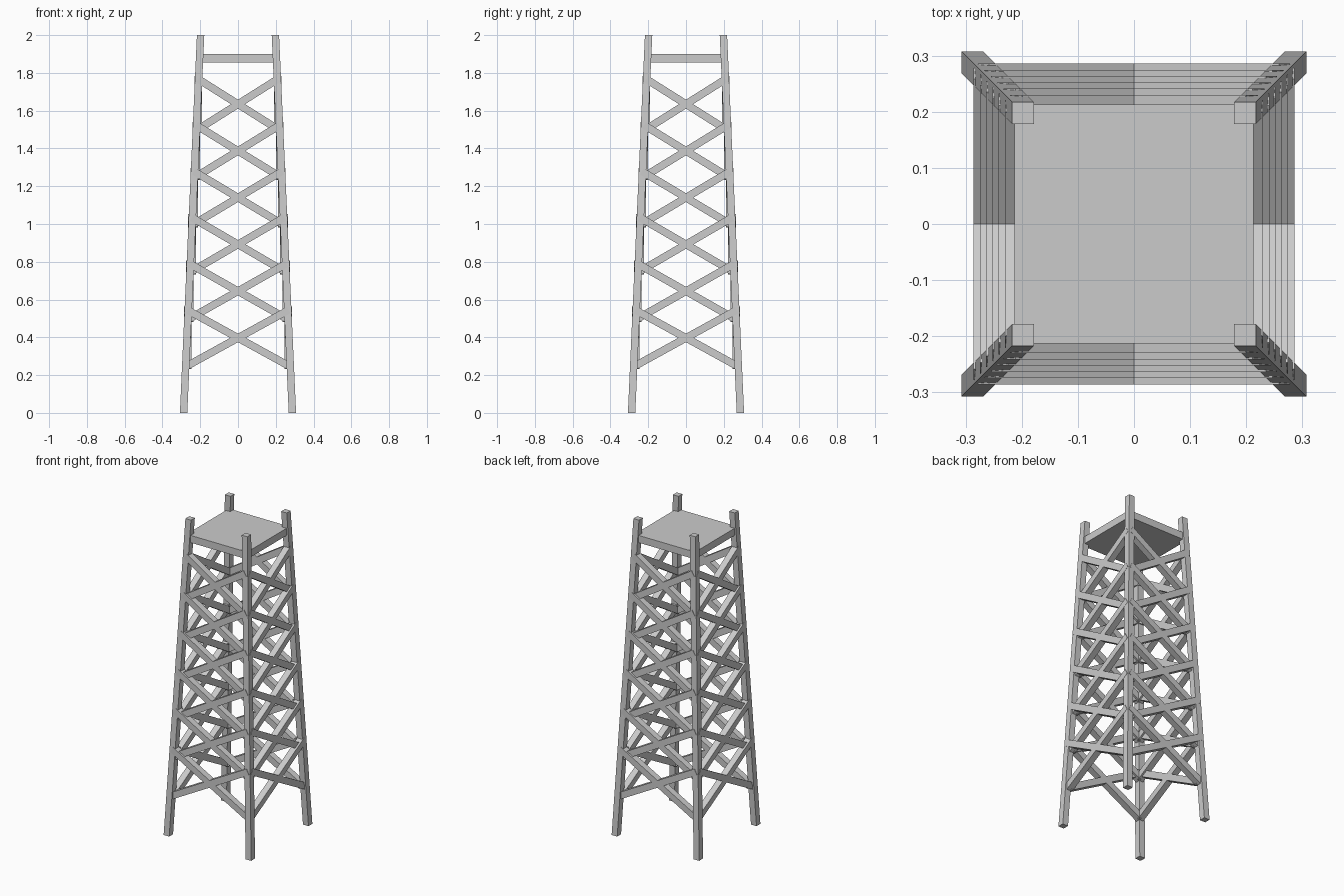
import bpy, bmesh, math
from mathutils import Matrix, Vector

if "Cube" in bpy.data.objects:
    bpy.data.objects.remove(bpy.data.objects["Cube"])

LEG = 0.0195      # half leg width
BAR = 0.04        # brace width and depth


def finish(name, bm):
    bmesh.ops.recalc_face_normals(bm, faces=bm.faces)
    mesh = bpy.data.meshes.new(name)
    bm.to_mesh(mesh)
    bm.free()
    obj = bpy.data.objects.new(name, mesh)
    bpy.context.collection.objects.link(obj)
    return obj


def box(bm, size, matrix):
    scale = Matrix.Diagonal(Vector((*size, 1)))
    return bmesh.ops.create_cube(bm, size=1, matrix=matrix @ scale)["verts"]


# Four legs, leaning inward with level ends
for sx, sy, name in ((-1, -1, "front_left_leg"), (1, -1, "front_right_leg"),
                     (-1, 1, "back_left_leg"), (1, 1, "back_right_leg")):
    bm = bmesh.new()
    for v in box(bm, (2 * LEG, 2 * LEG, 2), Matrix.Translation((0, 0, 1))):
        c = 0.288 if v.co.z < 1 else 0.198
        v.co.x += sx * c
        v.co.y += sy * c
    finish(name, bm)

# Platform between the leg tops
bm = bmesh.new()
box(bm, (0.426, 0.426, 0.046), Matrix.Translation((0, 0, 1.877)))
finish("platform", bm)

# Six upright crosses per side, stepping inward with height
for side, name in enumerate(("front", "right", "back", "left")):
    bm = bmesh.new()
    turn = Matrix.Rotation(side * math.pi / 2, 4, 'Z')
    for i in range(6):
        half = 0.268 - 0.0115 * i
        angle = math.atan(0.55 + 0.016 * i)
        z = 0.397 + 0.2475 * i
        y = -(0.286 - 0.0112 * i - BAR / 2)
        for s in (-1, 1):
            m = turn @ Matrix.Translation((0, y, z)) @ Matrix.Rotation(s * angle, 4, 'Y')
            box(bm, (2 * half / math.cos(angle), BAR, BAR), m)
    finish(name + "_cross_braces", bm)
